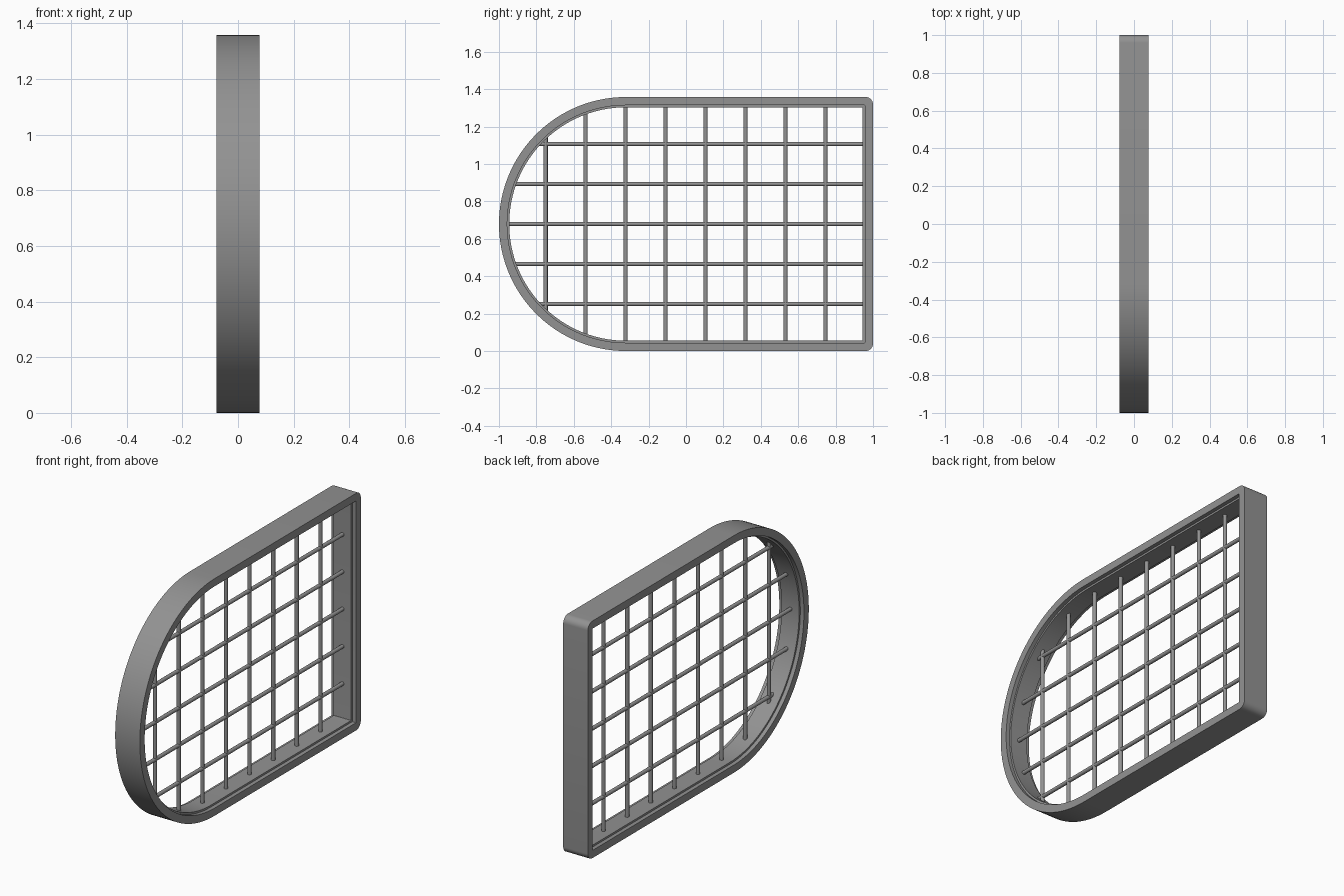
import bpy, bmesh, math
from mathutils import Vector, Matrix

if "Cube" in bpy.data.objects:
    bpy.data.objects.remove(bpy.data.objects["Cube"])

H = 1.358            # frame height
R = H / 2            # radius of the rounded end
YC = -1 + R          # centre of the rounded end
CORNER = 0.04        # outer radius of the two square-end corners
PITCH = 0.2137       # grid spacing
BAR_R = 0.011

# Dark grey metal
metal = bpy.data.materials.new("dark_metal")
metal.diffuse_color = (0.29, 0.29, 0.29, 1)
metal.use_nodes = True
metal.node_tree.nodes["Principled BSDF"].inputs["Base Color"].default_value = metal.diffuse_color


def outline(d):
    """D-shaped outline (y, z) inset by d, always the same point count."""
    pts = []

    def arc(cy, cz, r, a0, a1, n):
        for i in range(n + 1):
            a = math.radians(a0 + (a1 - a0) * i / n)
            pts.append((cy + r * math.cos(a), cz + r * math.sin(a)))

    r = max(CORNER - d, 0.002)
    arc(YC, R, R - d, 90, 270, 64)
    arc(1 - d - r, d + r, r, 270, 360, 8)
    arc(1 - d - r, H - d - r, r, 0, 90, 8)
    return pts


def finish(bm, name):
    bmesh.ops.recalc_face_normals(bm, faces=bm.faces[:])
    me = bpy.data.meshes.new(name)
    bm.to_mesh(me)
    bm.free()
    me.materials.append(metal)
    ob = bpy.data.objects.new(name, me)
    bpy.context.collection.objects.link(ob)
    bpy.ops.object.select_all(action='DESELECT')
    ob.select_set(True)
    bpy.context.view_layer.objects.active = ob
    bpy.ops.object.shade_smooth_by_angle(angle=math.radians(35))
    return ob


# Frame: stepped cross-section (inset, x) carried round the outline
section = [(0, -0.078), (0, 0.078), (0.044, 0.078), (0.044, 0.055),
           (0.055, 0.055), (0.055, -0.055), (0.044, -0.055), (0.044, -0.078)]
bm = bmesh.new()
loops = [[bm.verts.new((x, y, z)) for y, z in outline(d)] for d, x in section]
for k, a in enumerate(loops):
    b = loops[(k + 1) % len(loops)]
    n = len(a)
    for i in range(n):
        j = (i + 1) % n
        bm.faces.new((a[i], a[j], b[j], b[i]))
finish(bm, "frame")


def bar(name, p, q):
    """Round bar between two points, ends buried in the frame."""
    p, q = Vector(p), Vector(q)
    rot = (q - p).to_track_quat('Z', 'Y').to_matrix().to_4x4()
    bm = bmesh.new()
    bmesh.ops.create_cone(bm, cap_ends=True, segments=16, radius1=BAR_R,
                          radius2=BAR_R, depth=(q - p).length,
                          matrix=Matrix.Translation((p + q) / 2) @ rot)
    finish(bm, name)


RB = R - 0.04        # bar ends lie on this inset outline

# Upright bars
for i in range(8):
    y = -0.75 + i * PITCH
    h = math.sqrt(RB ** 2 - min(y - YC, 0) ** 2)
    bar(f"upright_bar_{i + 1}", (0, y, R - h), (0, y, R + h))

# Crosswise bars
for i in range(-2, 3):
    dz = i * PITCH
    y0 = YC - math.sqrt(RB ** 2 - dz ** 2)
    bar(f"cross_bar_{i + 3}", (0, y0, R + dz), (0, 0.96, R + dz))
